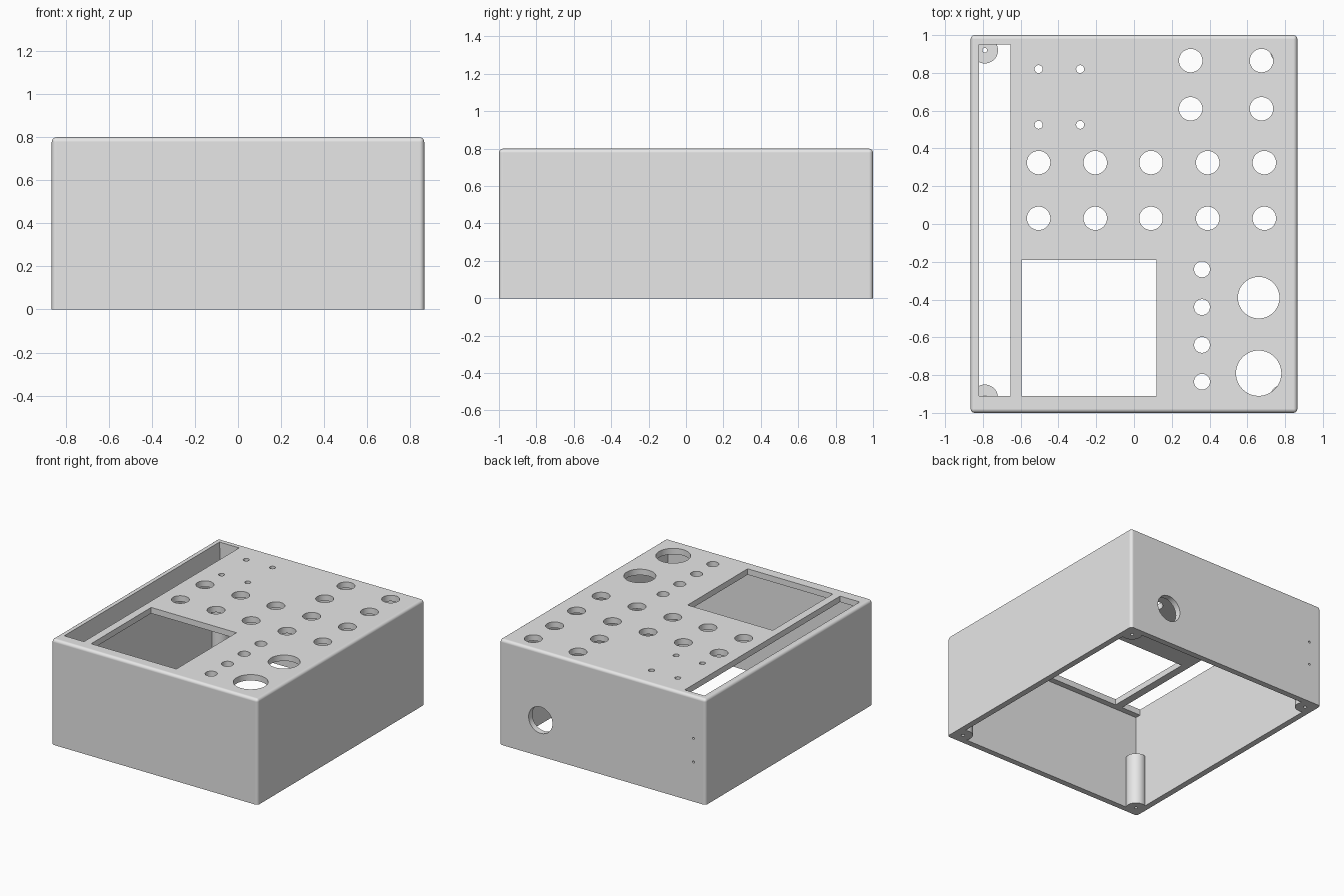
import bpy, bmesh
from mathutils import Matrix, Vector

old = bpy.data.objects.get("Cube")
if old:
    bpy.data.objects.remove(old, do_unlink=True)

HX, HY, H, WALL = 0.865, 1.0, 0.8, 0.045
POST_X, POST_Y, POST_R, POST_H = 0.79, 0.92, 0.07, 0.4

grey = bpy.data.materials.new("plain grey")
grey.use_nodes = True
grey.diffuse_color = (0.8, 0.8, 0.8, 1)
grey.node_tree.nodes["Principled BSDF"].inputs["Base Color"].default_value = (0.8, 0.8, 0.8, 1)


def add_box(bm, lo, hi):
    lo, hi = Vector(lo), Vector(hi)
    m = Matrix.Translation((lo + hi) / 2) @ Matrix.Diagonal((*(hi - lo), 1))
    bmesh.ops.create_cube(bm, size=1, matrix=m)


def add_cylinder(bm, x, y, z, r, depth, axis="Z", sides=48):
    m = Matrix.Translation((x, y, z))
    if axis == "Y":
        m = m @ Matrix.Rotation(1.5707963, 4, "X")
    bmesh.ops.create_cone(bm, cap_ends=True, segments=sides, radius1=r, radius2=r,
                          depth=depth, matrix=m)


def make_object(name, bm):
    mesh = bpy.data.meshes.new(name)
    bm.to_mesh(mesh)
    bm.free()
    mesh.materials.append(grey)
    ob = bpy.data.objects.new(name, mesh)
    bpy.context.collection.objects.link(ob)
    return ob


def combine(target, tool, operation):
    mod = target.modifiers.new(operation.title(), "BOOLEAN")
    mod.operation, mod.solver, mod.object = operation, "EXACT", tool
    bpy.ops.object.modifier_apply(modifier=mod.name)
    bpy.data.objects.remove(tool, do_unlink=True)


# Outer block, rounded everywhere except around the open bottom
bm = bmesh.new()
add_box(bm, (-HX, -HY, 0), (HX, HY, H))
round_edges = [e for e in bm.edges if max(v.co.z for v in e.verts) > H / 2]
bmesh.ops.bevel(bm, geom=round_edges, offset=0.022, segments=4, profile=0.5, affect="EDGES")
case = make_object("enclosure", bm)
bpy.context.view_layer.objects.active = case
case.select_set(True)

# Hollow inside
bm = bmesh.new()
add_box(bm, (WALL - HX, WALL - HY, -0.1), (HX - WALL, HY - WALL, H - WALL))
combine(case, make_object("cavity", bm), "DIFFERENCE")

# Screw posts in the four corners
corners = [(sx * POST_X, sy * POST_Y) for sx in (-1, 1) for sy in (-1, 1)]
bm = bmesh.new()
for x, y in corners:
    add_cylinder(bm, x, y, POST_H / 2, POST_R, POST_H)
combine(case, make_object("screw_posts", bm), "UNION")

# Screw holes through the posts
bm = bmesh.new()
for x, y in corners:
    add_cylinder(bm, x, y, POST_H / 2, 0.012, POST_H + 0.2, sides=24)

# Top openings: slider slot and screen window
add_box(bm, (-0.82, -0.91, 0.7), (-0.655, 0.95, 0.9))
add_box(bm, (-0.595, -0.91, 0.7), (0.12, -0.19, 0.9))

# Top round holes: (x positions, y positions, radius)
hole_grids = [
    ((-0.505, -0.205, 0.09, 0.39, 0.69), (0.325, 0.03), 0.062),
    ((0.3, 0.675), (0.865, 0.61), 0.062),
    ((-0.505, -0.285), (0.82, 0.525), 0.021),
    ((0.36,), (-0.24, -0.44, -0.64, -0.835), 0.042),
    ((0.66,), (-0.39,), 0.11),
    ((0.66,), (-0.79,), 0.12),
]
for xs, ys, r in hole_grids:
    for x in xs:
        for y in ys:
            add_cylinder(bm, x, y, H, r, 0.2)

# Back wall: cable hole and two pin holes
add_cylinder(bm, 0.52, HY, 0.275, 0.1, 0.2, "Y")
for z in (0.3, 0.48):
    add_cylinder(bm, -0.763, HY, z, 0.008, 0.12, "Y", 16)
combine(case, make_object("hole_cutters", bm), "DIFFERENCE")

# Smooth curves with crisp edges and flat panels
bpy.ops.object.shade_smooth_by_angle(angle=0.52)
weighted = case.modifiers.new("Flat Panels", "WEIGHTED_NORMAL")
weighted.keep_sharp = True
